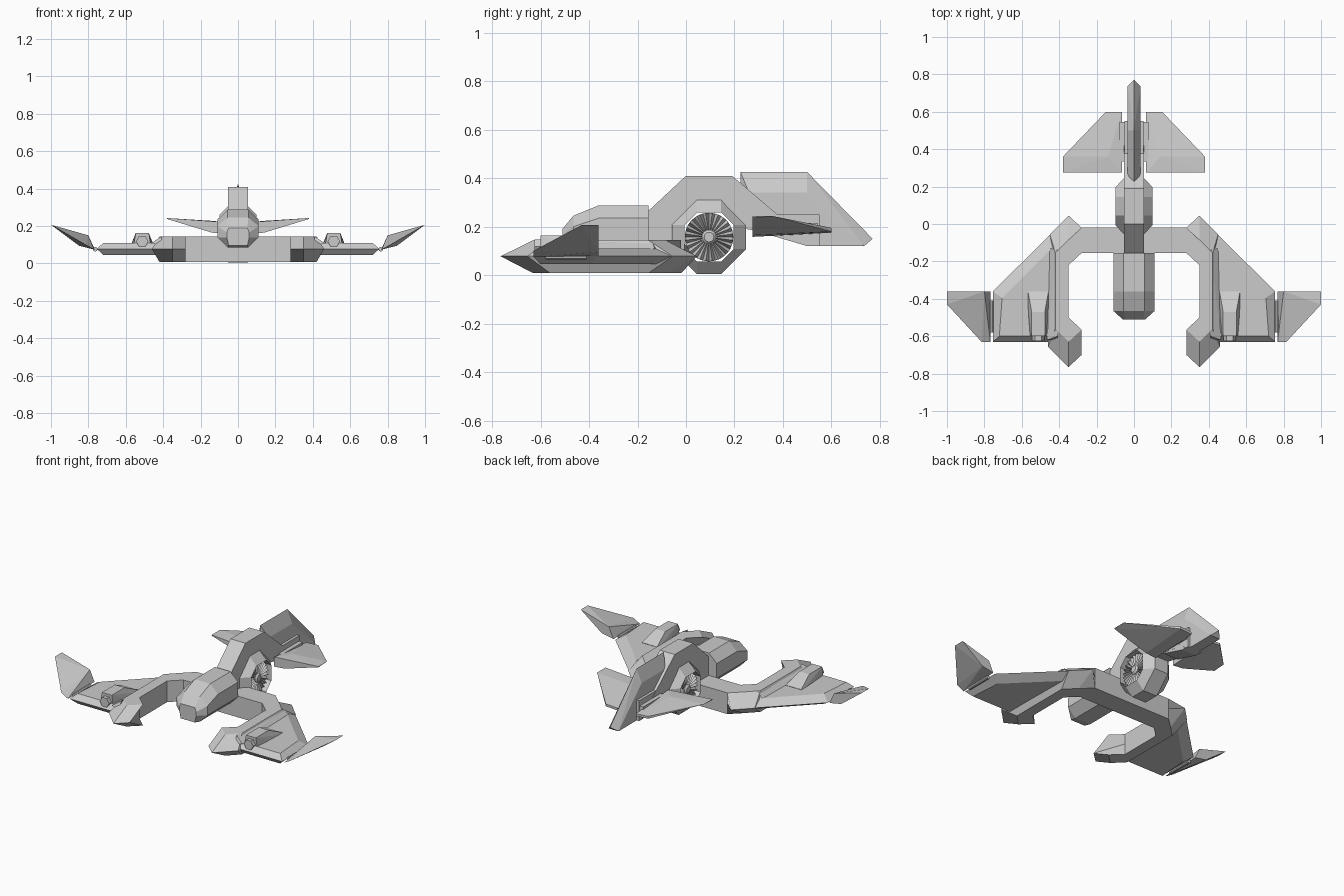
import bpy, bmesh, math

if "Cube" in bpy.data.objects:
    bpy.data.objects.remove(bpy.data.objects["Cube"])

hull_grey = bpy.data.materials.new("hull_grey")
hull_grey.diffuse_color = (0.6, 0.6, 0.6, 1)
hull_grey.use_nodes = True
hull_grey.node_tree.nodes["Principled BSDF"].inputs["Base Color"].default_value = hull_grey.diffuse_color


def finish(name, bm, mirror=False):
    bmesh.ops.recalc_face_normals(bm, faces=bm.faces)
    me = bpy.data.meshes.new(name)
    bm.to_mesh(me)
    bm.free()
    me.materials.append(hull_grey)
    ob = bpy.data.objects.new(name, me)
    bpy.context.collection.objects.link(ob)
    if mirror:
        ob.modifiers.new("mirror", 'MIRROR')
    return ob


def loft(name, loops, mirror=False, ring=False):
    """Skin equal-length loops; capped, or joined end to end for a ring."""
    bm = bmesh.new()
    vs = [[bm.verts.new(p) for p in lp] for lp in loops]
    n = len(loops[0])
    pairs = list(zip(vs, vs[1:])) + ([(vs[-1], vs[0])] if ring else [])
    for a, b in pairs:
        for i in range(n):
            j = (i + 1) % n
            bm.faces.new((a[i], a[j], b[j], b[i]))
    if not ring:
        bm.faces.new(vs[0])
        bm.faces.new(vs[-1])
    return finish(name, bm, mirror)


def hull(name, pts, mirror=False):
    """Faceted solid around a few corner points."""
    bm = bmesh.new()
    for p in pts:
        bm.verts.new(p)
    r = bmesh.ops.convex_hull(bm, input=bm.verts)
    loose = set(r["geom_interior"]) | set(r["geom_unused"])
    bmesh.ops.delete(bm, geom=[v for v in loose if isinstance(v, bmesh.types.BMVert)], context='VERTS')
    bmesh.ops.dissolve_limit(bm, angle_limit=0.02, verts=bm.verts, edges=bm.edges)
    return finish(name, bm, mirror)


def box(name, x, y, z, mirror=False):
    return hull(name, [(a, b, c) for a in x for b in y for c in z], mirror)


def extrude_x(name, profile, w):
    return loft(name, [[(x, y, z) for y, z in profile] for x in (-w, w)])


def both(pts):
    """Symmetric point set across the centre plane."""
    return [(s * x, y, z) for x, y, z in pts for s in (-1, 1)]


# cockpit: octagonal sections tapering to the nose
def section(y, w, top_w, z0, z1, z2, z3):
    half = [(top_w, z3), (w, z2), (w, z1), (top_w, z0)]
    return [(x, y, z) for x, z in half] + [(-x, y, z) for x, z in reversed(half)]


loft("cockpit", [section(-.155, .11, .055, .085, .14, .235, .288),
                 section(-.36, .11, .055, .085, .14, .235, .288),
                 section(-.465, .11, .055, .085, .14, .2, .245),
                 section(-.51, .06, .05, .095, .14, .165, .19)])

# arched spine running from cockpit over the fan ring to the tail
extrude_x("spine", [(-.155, .265), (0, .41), (.19, .41), (.53, .12), (.45, .155),
                    (.25, .19), (.145, .31), (.045, .31), (-.06, .205),
                    (-.06, .13), (-.155, .13)], .053)

# fan ring with chamfered sides
CY, CZ = .095, .157


def octagon(x, h, a=.05):
    q = [(h, -a), (h, a), (a, h), (-a, h), (-h, a), (-h, -a), (-a, -h), (a, -h)]
    return [(x, CY + u, CZ + v) for u, v in q]


loft("fan_ring", [octagon(-.05, .153), octagon(.05, .153),
                  octagon(.1, .101), octagon(-.1, .101)], ring=True)


# pleated fan and hub
def circle(x, r, n, pleat=0):
    return [(x + (pleat if i % 2 else 0), CY + r * math.cos(2 * math.pi * i / n),
             CZ + r * math.sin(2 * math.pi * i / n)) for i in range(n)]


loft("fan_blades", [circle(-.06, .03, 48, -.015), circle(-.06, .1, 48, -.02),
                    circle(.06, .1, 48, .02), circle(.06, .03, 48, .015)], ring=True)
loft("fan_hub", [circle(-.085, .02, 16), circle(-.075, .03, 16),
                 circle(.075, .03, 16), circle(.085, .02, 16)])

# tail fin with a sharp upper and rear ridge
hull("tail_fin", [(0, .225, .425), (0, .5, .425), (0, .77, .15), (0, .225, .355)]
     + both([(.035, .26, .34), (.035, .5, .34), (.035, .735, .12), (.035, .53, .12)]))
extrude_x("tail_block", [(.33, .25), (.55, .25), (.55, .12), (.5, .12), (.33, .17)], .052)
box("tail_hinge", (.045, .078), (.335, .545), (.175, .215), True)

# stabilisers
hull("stabiliser", [(.065, .275, .158), (.065, .275, .22), (.065, .6, .175), (.065, .6, .19),
                    (.15, .6, .18), (.15, .6, .195), (.14, .275, .165), (.14, .36, .228),
                    (.38, .275, .238), (.38, .36, .243), (.38, .275, .243)], True)


# crossbar with the two booms: flat top and bottom, sharp edge between
def mirrored_outline(half, z):
    return [(x, y, z) for x, y in half] + [(-x, y, z) for x, y in reversed(half)]


inner = [(.35, -.5), (.35, -.22), (.28, -.155)]
flat = [(.28, -.02), (.35, -.085), (.42, -.155), (.42, -.56), (.35, -.63), (.28, -.565)] + inner
edge = [(.28, -.02), (.35, .045), (.45, -.055), (.46, -.655), (.35, -.765), (.28, -.70)] + inner
loft("crossbar_and_booms", [mirrored_outline(flat, .008), mirrored_outline(edge, .078),
                            mirrored_outline(flat, .144)])

# wing plates with chamfered leading and front edges
flat_w = [(.37, -.11), (.42, -.11), (.705, -.395), (.72, -.60), (.37, -.60)]
edge_w = [(.37, -.02), (.41, -.02), (.755, -.36), (.755, -.63), (.37, -.63)]
loft("wing", [[(x, y, z) for x, y in o] for o, z in
              ((flat_w, .045), (edge_w, .078), (flat_w, .11))], True)
# sloped fillet between boom and wing
hull("wing_fillet", [(.41, -.14, .144), (.41, -.6, .144), (.41, -.11, .1), (.45, -.13, .11),
                     (.465, -.62, .108), (.41, -.62, .1)], True)

# winglets
hull("winglet", [(.768, -.36, .08), (.80, -.36, .15), (.85, -.36, .095), (1, -.36, .207),
                 (1, -.43, .207), (.768, -.63, .074), (.785, -.63, .084), (.815, -.63, .1)], True)


# hexagonal tubes along y: winglet hinges and guns
def tube(name, x, z, r, y0, y1, n=6):
    loft(name, [[(x + r * math.cos(2 * math.pi * i / n), y, z + r * math.sin(2 * math.pi * i / n))
                 for i in range(n)] for y in (y0, y1)], True)


tube("winglet_hinge", .763, .076, .012, -.58, -.41, 10)
tube("gun_barrel", .512, .118, .033, -.625, -.45)
hull("gun_fairing", [(.512 + s * w, y, z) for s in (-1, 1) for w, y, z in
                     ((.06, -.36, .1), (.055, -.36, .112), (.035, -.47, .163),
                      (.035, -.60, .163), (.055, -.47, .1), (.045, -.60, .1))], True)
